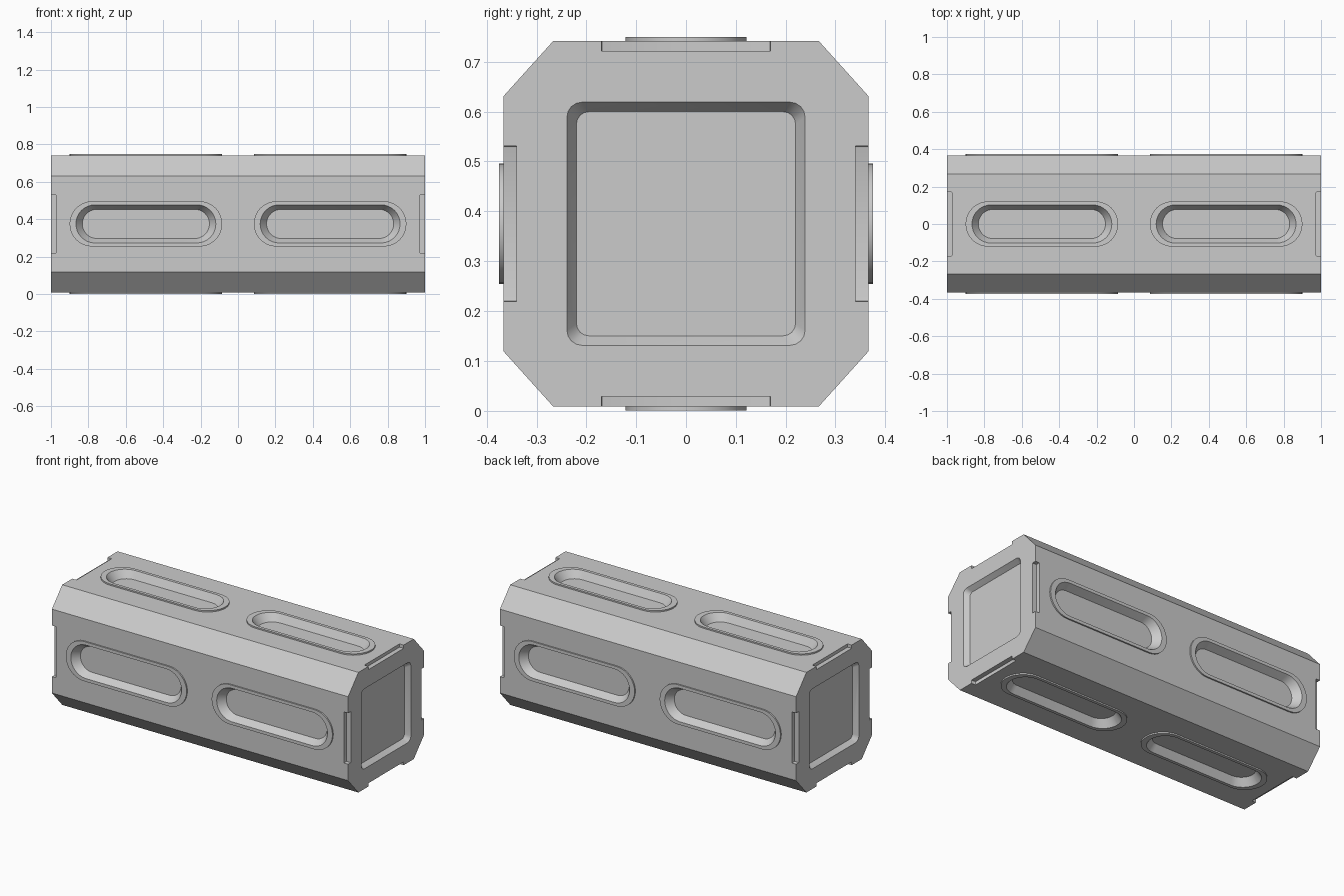
import bpy, bmesh
from math import cos, sin, pi, radians
from mathutils import Matrix, Vector

if "Cube" in bpy.data.objects:
    bpy.data.objects.remove(bpy.data.objects["Cube"])

HALF = 0.3665     # half width of the bar
MID = 0.375       # height of the bar's axis
RIM = 0.0085      # rim height above each side
DEPTH = 0.036     # slot depth below each side

grey = bpy.data.materials.new("plain grey")
grey.use_nodes = True
grey.diffuse_color = (0.6, 0.6, 0.6, 1)
grey.node_tree.nodes["Principled BSDF"].inputs["Base Color"].default_value = (0.6, 0.6, 0.6, 1)


def rounded(hx, hy, r, z, steps=8):
    """Outline of a rounded rectangle at height z."""
    pts = []
    for q, (sx, sy) in enumerate([(1, 1), (-1, 1), (-1, -1), (1, -1)]):
        for i in range(steps + 1):
            a = (q + i / steps) * pi / 2
            pts.append(Vector((sx * (hx - r) + r * cos(a), sy * (hy - r) + r * sin(a), z)))
    return pts


def loft(bm, rings, matrix):
    """Closed solid through a stack of outlines."""
    loops = [[bm.verts.new(matrix @ p) for p in ring] for ring in rings]
    n = len(loops[0])
    for a, b in zip(loops, loops[1:]):
        for i in range(n):
            bm.faces.new((a[i], a[(i + 1) % n], b[(i + 1) % n], b[i]))
    bm.faces.new(loops[0][::-1])
    bm.faces.new(loops[-1])


def finish(bm, name):
    bmesh.ops.remove_doubles(bm, verts=bm.verts, dist=1e-5)
    bmesh.ops.recalc_face_normals(bm, faces=bm.faces)
    mesh = bpy.data.meshes.new(name)
    bm.to_mesh(mesh)
    bm.free()
    mesh.materials.append(grey)
    ob = bpy.data.objects.new(name, mesh)
    bpy.context.collection.objects.link(ob)
    return ob


axis = Matrix.Translation((0, 0, MID))

# Chamfered bar
bm = bmesh.new()
wide, tall = 0.267, 0.256
section = [(wide, HALF), (-wide, HALF), (-HALF, tall), (-HALF, -tall),
           (-wide, -HALF), (wide, -HALF), (HALF, -tall), (HALF, tall)]
loft(bm, [[Vector((x, y, z)) for y, z in section] for x in (-1, 1)], axis)
body = finish(bm, "chamfered_bar")

# Raised rims, slots and end notches on all four sides
rims, slots, notches, panels = (bmesh.new() for _ in range(4))
for k in range(4):
    side = axis @ Matrix.Rotation(k * pi / 2, 4, 'X')
    upright = k % 2
    for s in (-1, 1):
        place = side @ Matrix.Translation((s * 0.4925, 0, HALF))
        loft(rims, [rounded(0.408, 0.121, 0.121, z) for z in (-0.02, RIM)], place)
        loft(slots, [rounded(0.34, 0.078, 0.078, -DEPTH),
                     rounded(0.374, 0.102, 0.102, RIM),
                     rounded(0.374, 0.102, 0.102, 0.05)], place)
        half, deep = (0.156, 0.026) if upright else (0.17, 0.02)
        corner = side @ Matrix.Translation((s * 1.015, 0, HALF))
        loft(notches, [rounded(0.043, half, 0.004, z, 2) for z in (-deep, 0.05)], corner)

# Recessed end panels
for s in (-1, 1):
    end = axis @ Matrix.Translation((s, 0, 0)) @ Matrix.Rotation(s * pi / 2, 4, 'Y')
    loft(panels, [rounded(0.225, 0.22, 0.025, -0.03, 4),
                  rounded(0.244, 0.239, 0.03, 0, 4),
                  rounded(0.244, 0.239, 0.03, 0.05, 4)], end)

# Join the rims, then cut the recesses
for bm, name, mode in ((rims, "rims", 'UNION'), (slots, "slots", 'DIFFERENCE'),
                       (notches, "notches", 'DIFFERENCE'), (panels, "panels", 'DIFFERENCE')):
    tool = finish(bm, name)
    mod = body.modifiers.new(name, 'BOOLEAN')
    mod.operation, mod.object, mod.solver = mode, tool, 'EXACT'
    bpy.context.view_layer.objects.active = body
    bpy.ops.object.modifier_apply(modifier=mod.name)
    bpy.data.objects.remove(tool)

for ob in bpy.context.selected_objects:
    ob.select_set(False)
body.select_set(True)
bpy.context.view_layer.objects.active = body
bpy.ops.object.shade_smooth_by_angle(angle=radians(30))
